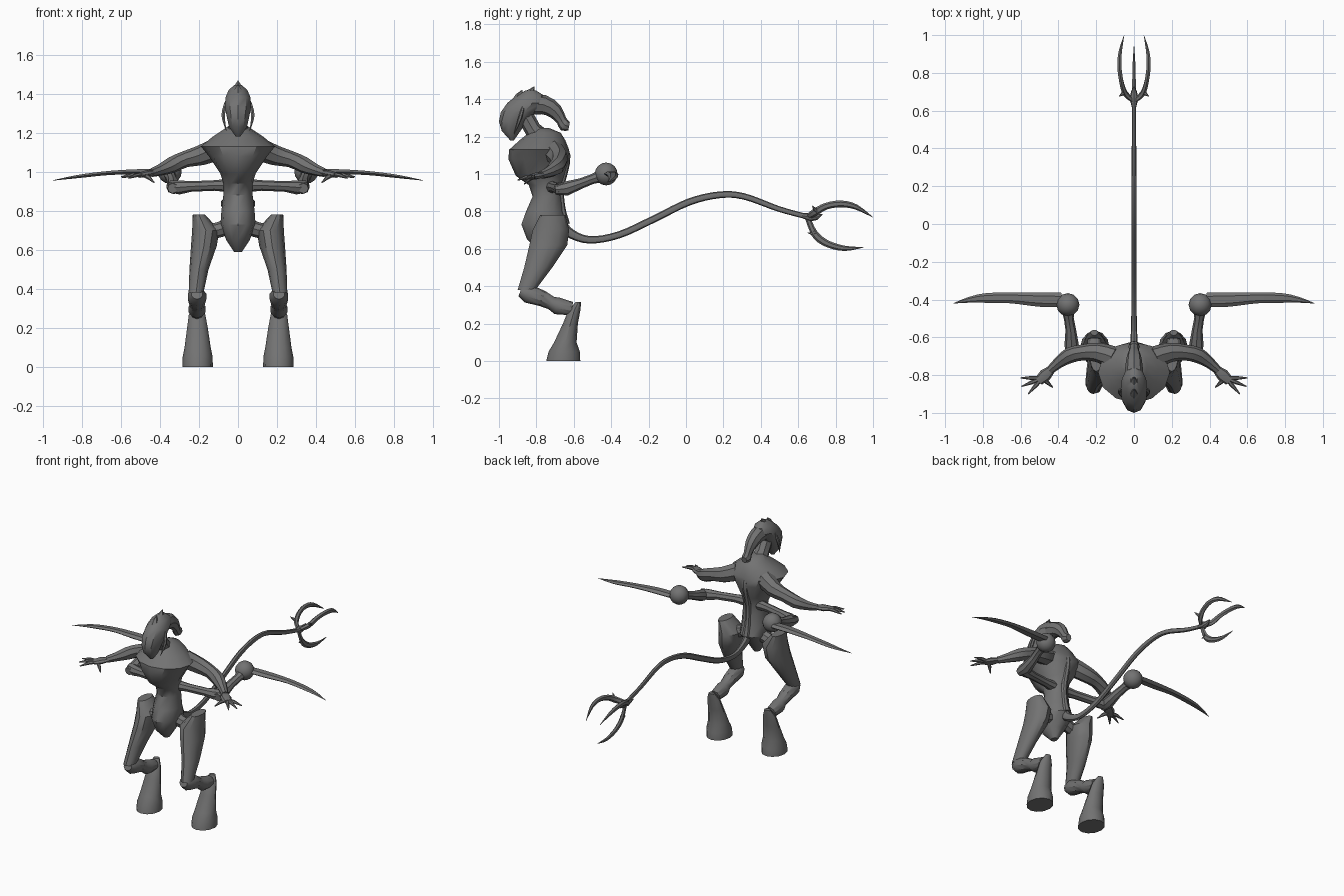
import bpy, bmesh, math
from mathutils import Vector

old = bpy.data.objects.get("Cube")
if old:
    bpy.data.objects.remove(old, do_unlink=True)

grey = bpy.data.materials.new("dark_grey")
GREY = (0.17, 0.17, 0.17, 1)
grey.diffuse_color = GREY
grey.use_nodes = True
grey.node_tree.nodes["Principled BSDF"].inputs["Base Color"].default_value = GREY


def finish(name, bm):
    bmesh.ops.recalc_face_normals(bm, faces=bm.faces)
    mesh = bpy.data.meshes.new(name)
    bm.to_mesh(mesh)
    bm.free()
    mesh.materials.append(grey)
    ob = bpy.data.objects.new(name, mesh)
    bpy.context.collection.objects.link(ob)
    bpy.ops.object.select_all(action="DESELECT")
    ob.select_set(True)
    bpy.context.view_layer.objects.active = ob
    bpy.ops.object.shade_smooth_by_angle(angle=math.radians(35))
    return ob


def skin(name, rings):
    """Join closed rings of points into one capped surface."""
    bm = bmesh.new()
    loops = [[bm.verts.new(p) for p in ring] for ring in rings]
    n = len(loops[0])
    for low, high in zip(loops, loops[1:]):
        for i in range(n):
            j = (i + 1) % n
            bm.faces.new((low[i], low[j], high[j], high[i]))
    bm.faces.new(loops[0])
    bm.faces.new(loops[-1])
    return finish(name, bm)


def circle(n):
    return [(math.sin(math.tau * i / n), -math.cos(math.tau * i / n)) for i in range(n)]


def stack(name, levels, sides=12, mirror=1):
    """Level rings: height, centre x, half width, front y, back y."""
    rings = []
    for z, x, w, front, back in levels:
        mid, depth = (front + back) / 2, (back - front) / 2
        rings.append([(mirror * (x + w * s), mid + depth * c, z) for s, c in circle(sides)])
    return skin(name, rings)


def smooth_path(pts, steps):
    """Catmull-Rom resampling of points with radius."""
    pts = [Vector(p) for p in pts]
    if steps == 1:
        return pts
    out = []
    for i in range(len(pts) - 1):
        a, b, c = pts[max(i - 1, 0)], pts[i], pts[i + 1]
        d = pts[min(i + 2, len(pts) - 1)]
        for k in range(steps):
            t = k / steps
            out.append(b + (c - a) * (t / 2) + (a * 2 - b * 5 + c * 4 - d) * (t * t / 2)
                       + (b * 3 - a - c * 3 + d) * (t ** 3 / 2))
    return out + [pts[-1]]


def limb(name, pts, sides=8, flat=(1, 1), steps=1, mirror=1):
    """Tube along x, y, z, radius points; flat scales its two cross axes."""
    pts = smooth_path([(mirror * x, y, z, r) for x, y, z, r in pts], steps)
    pos = [p.to_3d() for p in pts]
    span = pos[-1] - pos[0]
    ref = Vector((0, 0, 1)) if abs(span.x) > span.length / 2 else Vector((1, 0, 0))
    rings = []
    for i, p in enumerate(pos):
        t = (pos[min(i + 1, len(pos) - 1)] - pos[max(i - 1, 0)]).normalized()
        a = (ref - t * ref.dot(t)).normalized()
        b = t.cross(a)
        r = max(pts[i][3], 0.001)
        rings.append([p + a * (s * r * flat[0]) + b * (c * r * flat[1]) for s, c in circle(sides)])
    return skin(name, rings)


def pair(build, name, data, **kw):
    for side, m in (("left", 1), ("right", -1)):
        build(side + "_" + name, data, mirror=m, **kw)


def midline(pts):
    return [(0, y, z, r) for y, z, r in pts]


# Torso from pelvis to collar
stack("torso", [
    (.59, 0, .02, -.79, -.74), (.65, 0, .06, -.85, -.7), (.73, 0, .09, -.88, -.63),
    (.8, 0, .085, -.855, -.655), (.88, 0, .075, -.82, -.665), (.94, 0, .075, -.84, -.665),
    (.99, 0, .09, -.91, -.645), (1.08, 0, .15, -.95, -.62), (1.13, 0, .19, -.945, -.625),
    (1.18, 0, .13, -.89, -.645), (1.22, 0, .07, -.84, -.67), (1.245, 0, .035, -.81, -.73)])
limb("spine_ridge", midline([(-.7, 1.21, .015), (-.64, 1.1, .022), (-.67, .93, .02),
                             (-.665, .82, .02), (-.65, .73, .03)]), steps=4)
limb("neck", midline([(-.77, 1.18, .06), (-.82, 1.24, .045), (-.86, 1.31, .045)]))

# Head, swept crest and crown spikes
stack("head", [
    (1.18, 0, .012, -.94, -.92), (1.23, 0, .048, -.985, -.885), (1.28, 0, .06, -1, -.85),
    (1.33, 0, .07, -.99, -.8), (1.38, 0, .068, -.955, -.75), (1.42, 0, .05, -.905, -.76),
    (1.445, 0, .02, -.86, -.8)], sides=10)
limb("crest", midline([(-.85, 1.375, .06), (-.76, 1.37, .052), (-.7, 1.335, .042),
                       (-.665, 1.285, .028), (-.65, 1.262, .034), (-.625, 1.255, .022)]),
     steps=2, flat=(.9, 1))
limb("front_spike", midline([(-.9, 1.39, .03), (-.89, 1.42, .02), (-.875, 1.45, .001)]), sides=6)
limb("rear_spike", midline([(-.86, 1.4, .035), (-.835, 1.43, .025), (-.81, 1.468, .001)]), sides=6)
pair(limb, "cheek_tusk", [(.06, -.87, 1.36, .008), (.076, -.89, 1.29, .01),
                          (.06, -.92, 1.21, .001)], sides=6, steps=3)

# Legs: hip joint, thigh, knee with shin, flared hoof
pair(limb, "hip", [(.03, -.74, .73, .045), (.09, -.74, .705, .04), (.15, -.74, .69, .04)])
pair(stack, "thigh", [
    (.78, .2, .032, -.78, -.645), (.7, .165, .07, -.82, -.625), (.62, .175, .066, -.837, -.635),
    (.5, .2, .049, -.865, -.715), (.38, .215, .038, -.9, -.805)])
pair(limb, "shin", [
    (.21, -.885, .375, .03), (.21, -.845, .36, .05), (.21, -.77, .335, .043),
    (.21, -.72, .31, .036), (.21, -.69, .295, .046), (.21, -.61, .28, .036)], sides=10)
pair(stack, "hoof", [
    (0, .207, .078, -.747, -.565), (.05, .207, .077, -.735, -.568), (.1, .207, .067, -.705, -.585),
    (.2, .208, .053, -.658, -.578), (.27, .21, .042, -.63, -.565), (.315, .21, .02, -.59, -.56)])

# Upper arms and hands
pair(limb, "upper_arm", [
    (.1, -.71, 1.12, .06), (.19, -.68, 1.085, .052), (.27, -.68, 1.065, .042),
    (.34, -.695, 1.035, .042), (.4, -.735, 1.01, .03), (.445, -.775, .995, .022)], steps=2)
pair(limb, "palm", [(.435, -.768, .996, .022), (.47, -.8, .99, .034), (.505, -.832, .983, .025)],
     flat=(.55, 1))
WRIST = Vector((.485, -.815, .985))
TIPS = {"first": (.6, -.815, .975), "second": (.595, -.86, .97),
        "third": (.56, -.9, .967), "thumb": (.43, -.865, .945)}
for label, tip in TIPS.items():
    middle = WRIST.lerp(Vector(tip), .5) + Vector((0, 0, .006))
    pair(limb, label + "_finger", [(*WRIST, .012), (*middle, .011), (*tip, .003)], sides=6)

# Lower arms ending in ball joints with long blades
pair(limb, "lower_arm", [
    (.03, -.72, .93, .036), (.12, -.71, .93, .027), (.24, -.69, .925, .027),
    (.3, -.675, .92, .036), (.35, -.66, .925, .03)])
pair(limb, "forearm", [
    (.335, -.7, .915, .026), (.33, -.64, .922, .038), (.335, -.56, .95, .028),
    (.345, -.5, .973, .026), (.35, -.45, .99, .036)])
for side, m in (("left", 1), ("right", -1)):
    bm = bmesh.new()
    bmesh.ops.create_uvsphere(bm, u_segments=12, v_segments=8, radius=.061)
    bmesh.ops.translate(bm, verts=bm.verts, vec=(.35 * m, -.427, 1))
    finish(side + "_ball_joint", bm)
pair(limb, "blade", [
    (.385, -.402, 1, .038), (.5, -.4, 1, .038), (.65, -.391, .995, .029),
    (.79, -.392, .98, .025), (.88, -.403, .967, .014), (.955, -.42, .955, .001)],
     flat=(.42, 1), sides=6, steps=3)

# Tail and three-pronged tip
limb("tail", midline([
    (-.69, .76, .04), (-.63, .69, .027), (-.517, .648, .02), (-.357, .675, .019),
    (-.17, .76, .019), (.016, .85, .019), (.176, .888, .018), (.31, .88, .017),
    (.496, .813, .015), (.645, .772, .014)]), steps=4, flat=(.75, 1))
limb("tail_hub", midline([(.62, .777, .012), (.665, .77, .024), (.7, .77, .016), (.73, .785, .001)]))
pair(limb, "upper_prong", [
    (0, .65, .77, .015), (.045, .69, .795, .02), (.066, .75, .828, .018), (.077, .83, .84, .018),
    (.073, .91, .823, .014), (.052, 1, .768, .001)], sides=6, steps=3, flat=(.7, 1))
limb("lower_prong", midline([
    (.65, .77, .015), (.67, .715, .016), (.7, .665, .02), (.76, .625, .018),
    (.85, .602, .014), (.95, .608, .001)]), sides=6, steps=3, flat=(.6, 1))
limb("lower_barb", midline([(.69, .69, .015), (.672, .68, .008), (.65, .685, .001)]), sides=6)
pair(limb, "upper_barb", [(.05, .7, .8, .014), (.065, .685, .815, .008), (.08, .675, .83, .001)],
     sides=6)
